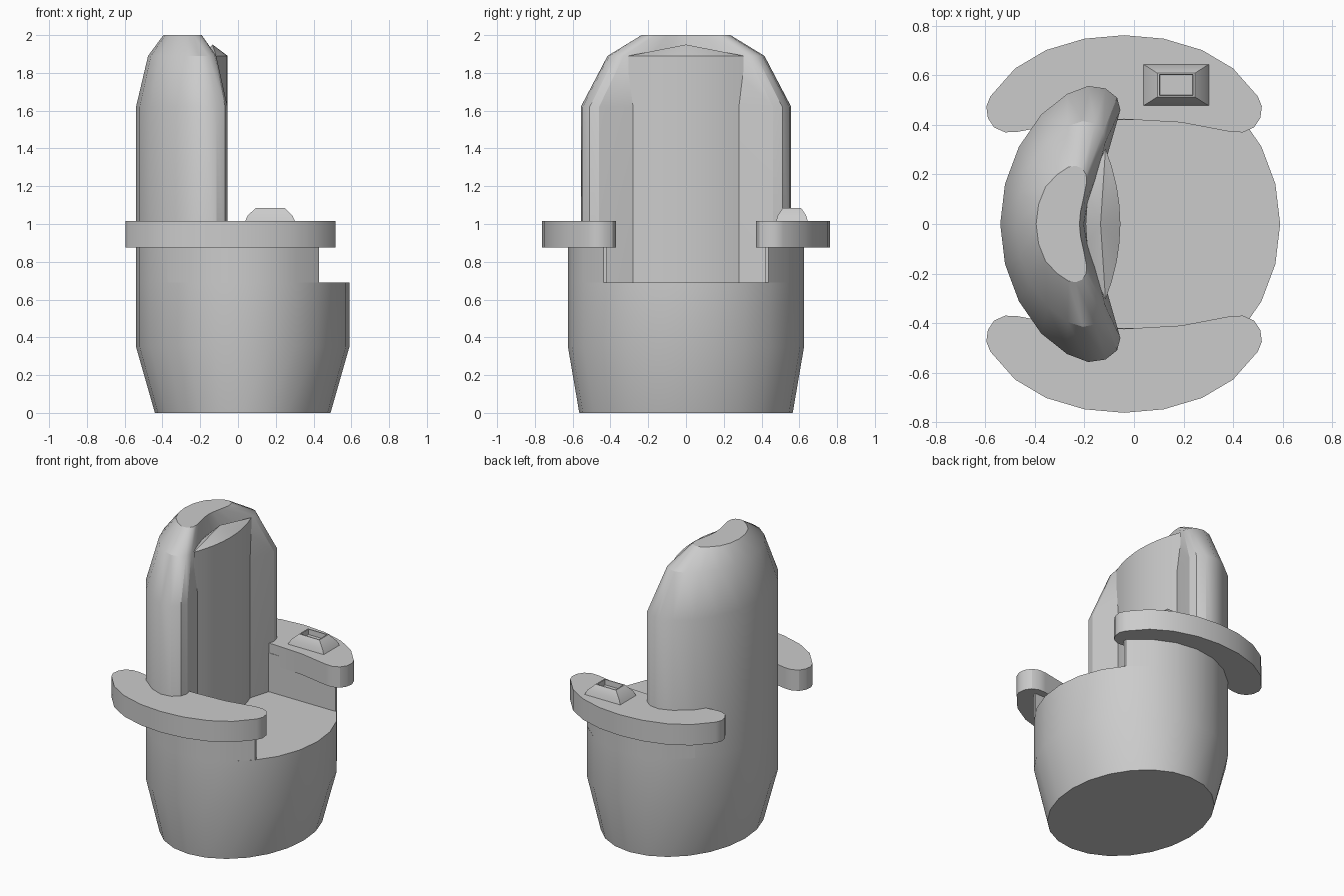
import bpy, bmesh, math

if "Cube" in bpy.data.objects:
    bpy.data.objects.remove(bpy.data.objects["Cube"])


def loft(name, rings):
    """Skin a stack of closed rings of (x, y, z) points and cap both ends."""
    bm = bmesh.new()
    loops = [[bm.verts.new(p) for p in r] for r in rings]
    n = len(loops[0])
    for a, b in zip(loops, loops[1:]):
        for i in range(n):
            j = (i + 1) % n
            bm.faces.new((a[i], a[j], b[j], b[i]))
    bm.faces.new(loops[0][::-1])
    bm.faces.new(loops[-1])
    return finish(name, bm)


def finish(name, bm):
    bmesh.ops.recalc_face_normals(bm, faces=bm.faces)
    me = bpy.data.meshes.new(name)
    bm.to_mesh(me)
    bm.free()
    ob = bpy.data.objects.new(name, me)
    bpy.context.collection.objects.link(ob)
    bpy.ops.object.select_all(action='DESELECT')
    ob.select_set(True)
    bpy.context.view_layer.objects.active = ob
    bpy.ops.object.shade_smooth_by_angle(angle=math.radians(30))
    return ob


def at_z(pts, z):
    return [(x, y, z) for x, y in pts]


def oval(deg, rx=0.565, ry=0.625):
    t = math.radians(deg)
    return (0.025 + rx * math.cos(t), ry * math.sin(t))


def mirrored(half):
    """Complete a half outline (first and last points on y = 0)."""
    return half + [(x, -y) for x, y in half[-2:0:-1]]


# Seat base: 24-sided oval with tapered foot
full = [oval(15 * i) for i in range(24)]
foot = [oval(15 * i, 0.465, 0.565) for i in range(24)]
loft("seat_base", [at_z(foot, 0), at_z(full, 0.35), at_z(full, 0.69)])

# Side walls and armrests
wall = [(0.43, 0.42)] + [oval(d) for d in (44.2, 60, 75, 90, 105, 120, 135)] + [(-0.375, 0.42)]
arm_half = [(0, 0.762), (0.16, 0.748), (0.315, 0.702), (0.44, 0.628), (0.54, 0.515),
            (0.556, 0.475), (0.55, 0.428), (0.525, 0.39), (0.48, 0.37), (0.43, 0.372),
            (0.23, 0.41), (0, 0.423)]
arm = arm_half + [(-x, y) for x, y in arm_half[-2:0:-1]]
arm = [(x - 0.04, y) for x, y in arm]
for side, s in (("left", 1), ("right", -1)):
    w = [(x, y * s) for x, y in wall]
    a = [(x, y * s) for x, y in arm]
    loft(side + "_side_wall", [at_z(w, 0.69), at_z(w, 0.95)])
    loft(side + "_armrest", [at_z(a, 0.875), at_z(a, 1.015)])

# Backrest shell: crescent section shrinking to a smaller crescent at the top
low = mirrored([oval(180), oval(165), oval(150), oval(135), (-0.27, 0.525), (-0.185, 0.557),
                (-0.115, 0.547), (-0.068, 0.51), (-0.055, 0.46), (-0.115, 0.25),
                (-0.165, 0.12), (-0.19, 0)])
top = mirrored([(-0.395, 0), (-0.385, 0.08), (-0.357, 0.15), (-0.31, 0.2), (-0.265, 0.23),
                (-0.235, 0.235), (-0.21, 0.225), (-0.193, 0.2), (-0.192, 0.165),
                (-0.205, 0.1), (-0.216, 0.05), (-0.22, 0)])
mid = [(a + (c - a) * 0.44, b + (d - b) * 0.44) for (a, b), (c, d) in zip(low, top)]
loft("backrest", [at_z(low, 0.69), at_z(low, 1.62), at_z(mid, 1.89), at_z(top, 2.0)])

# Back cushion: lens section with a low peaked top
bm = bmesh.new()
ys = [-0.305 + 0.305 * i / 4 for i in range(9)]
front = [(-0.055 - 0.06 * (y / 0.305) ** 2, y) for y in ys]
rear = [(-0.195 + 0.08 * (y / 0.305) ** 2, y) for y in ys[-2:0:-1]]
lens = front + rear
lo = [bm.verts.new(p) for p in at_z(lens, 0.69)]
hi = [bm.verts.new(p) for p in at_z(lens, 1.89)]
peak = bm.verts.new((-0.135, 0, 1.95))
for i in range(len(lens)):
    j = (i + 1) % len(lens)
    bm.faces.new((lo[i], lo[j], hi[j], hi[i]))
    bm.faces.new((hi[i], hi[j], peak))
bm.faces.new(lo[::-1])
finish("back_cushion", bm)


# Control pad on one armrest, with a recessed top
def rect(hx, hy, z):
    return [(0.17 + sx * hx, 0.561 + sy * hy, z)
            for sx, sy in ((-1, -1), (1, -1), (1, 1), (-1, 1))]


loft("control_pad", [rect(0.135, 0.085, 1.01), rect(0.118, 0.075, 1.045),
                     rect(0.076, 0.048, 1.085), rect(0.068, 0.042, 1.085),
                     rect(0.066, 0.04, 1.05)])
